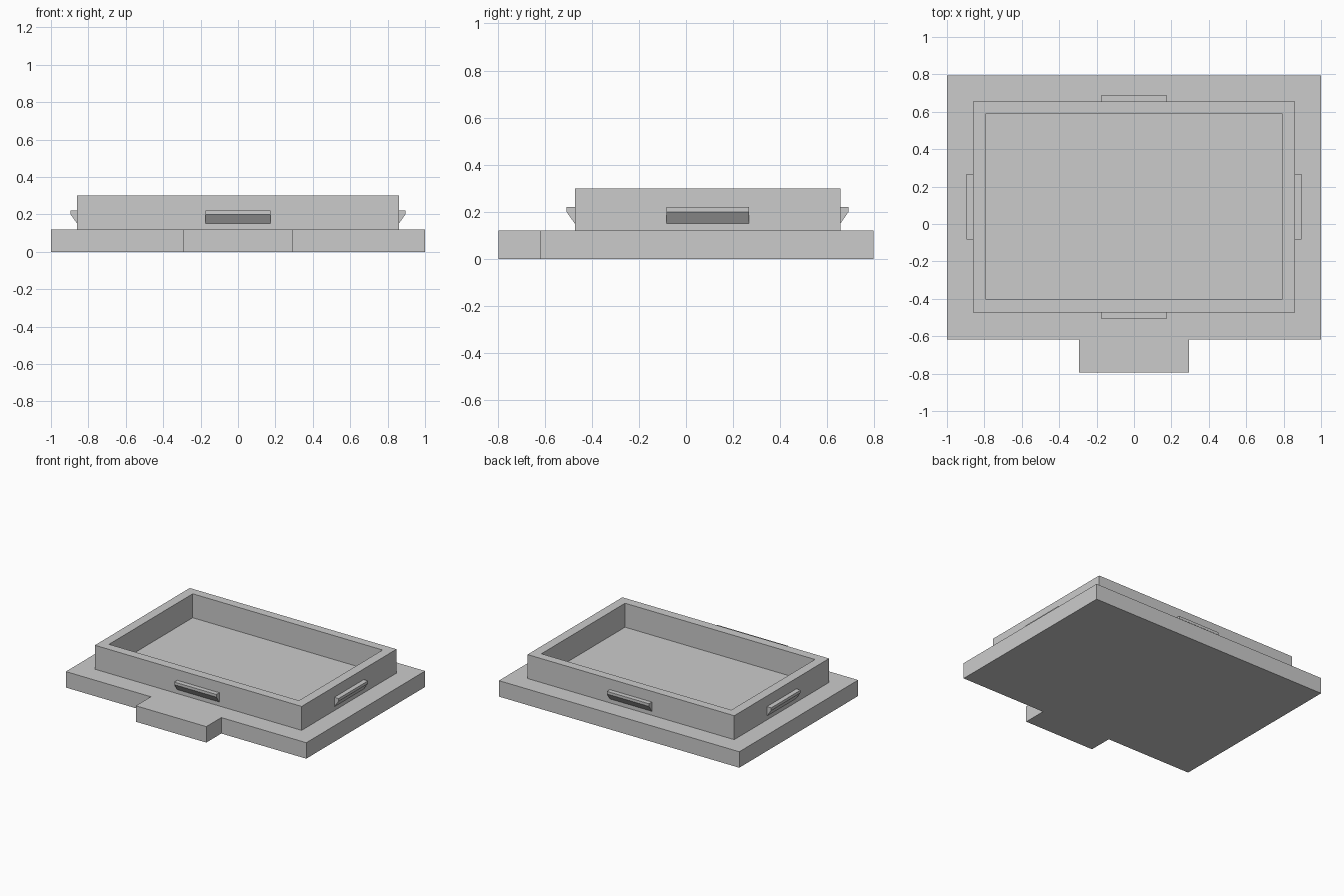
import bpy
import bmesh
from math import pi
from mathutils import Matrix, Vector

cube = bpy.data.objects.get("Cube")
if cube:
    bpy.data.objects.remove(cube, do_unlink=True)

grey = bpy.data.materials.new("plain_grey")
grey.use_nodes = True
grey.diffuse_color = (0.6, 0.6, 0.6, 1)
grey.node_tree.nodes["Principled BSDF"].inputs["Base Color"].default_value = (0.6, 0.6, 0.6, 1)

BASE_TOP, RIM_TOP = 0.12, 0.30
RIM_X, RIM_FRONT, RIM_BACK = 0.86, -0.472, 0.655
RIM_MID = (RIM_FRONT + RIM_BACK) / 2


def finish(name, bm):
    bmesh.ops.recalc_face_normals(bm, faces=bm.faces)
    mesh = bpy.data.meshes.new(name)
    bm.to_mesh(mesh)
    bm.free()
    mesh.materials.append(grey)
    obj = bpy.data.objects.new(name, mesh)
    bpy.context.collection.objects.link(obj)
    return obj


def extrude_profile(name, points, direction, placement=Matrix()):
    """Extrude a closed 3D profile along a vector, then place it."""
    bm = bmesh.new()
    face = bm.faces.new([bm.verts.new(p) for p in points])
    geom = bmesh.ops.extrude_face_region(bm, geom=[face])["geom"]
    moved = [g for g in geom if isinstance(g, bmesh.types.BMVert)]
    bmesh.ops.translate(bm, verts=moved, vec=Vector(direction))
    bm.transform(placement)
    return finish(name, bm)


# Base plate with a front tab
half = [(0.293, -0.795), (0.293, -0.617), (1, -0.617), (1, 0.795)]
outline = half + [(-x, y) for x, y in reversed(half)]
extrude_profile("base_plate", [(x, y, 0) for x, y in outline], (0, 0, BASE_TOP))

# Raised rim: four mitred sides of one closed frame
bm = bmesh.new()
rings = []
for x, front, back in ((RIM_X, RIM_FRONT, RIM_BACK), (0.79, -0.404, 0.59)):
    for z in (BASE_TOP, RIM_TOP):
        corners = ((-x, front), (x, front), (x, back), (-x, back))
        rings.append([bm.verts.new((px, py, z)) for px, py in corners])
loop = [rings[0], rings[1], rings[3], rings[2]]
for a, b in zip(loop, loop[1:] + loop[:1]):
    for i in range(4):
        j = (i + 1) % 4
        bm.faces.new((a[i], a[j], b[j], b[i]))
finish("raised_rim", bm)

# Clip ledges with a sloping underside, one centred on each side of the rim
LENGTH, DEPTH = 0.35, 0.035
clip = [(0, 0.15), (-DEPTH, 0.20), (-DEPTH, 0.22), (0, 0.22)]
spots = {
    "front_clip": ((0, RIM_FRONT), 0),
    "left_clip": ((RIM_X, RIM_MID), pi / 2),
    "back_clip": ((0, RIM_BACK), pi),
    "right_clip": ((-RIM_X, RIM_MID), -pi / 2),
}
for name, ((x, y), turn) in spots.items():
    place = Matrix.Translation((x, y, 0)) @ Matrix.Rotation(turn, 4, "Z")
    extrude_profile(name, [(-LENGTH / 2, py, pz) for py, pz in clip], (LENGTH, 0, 0), place)
